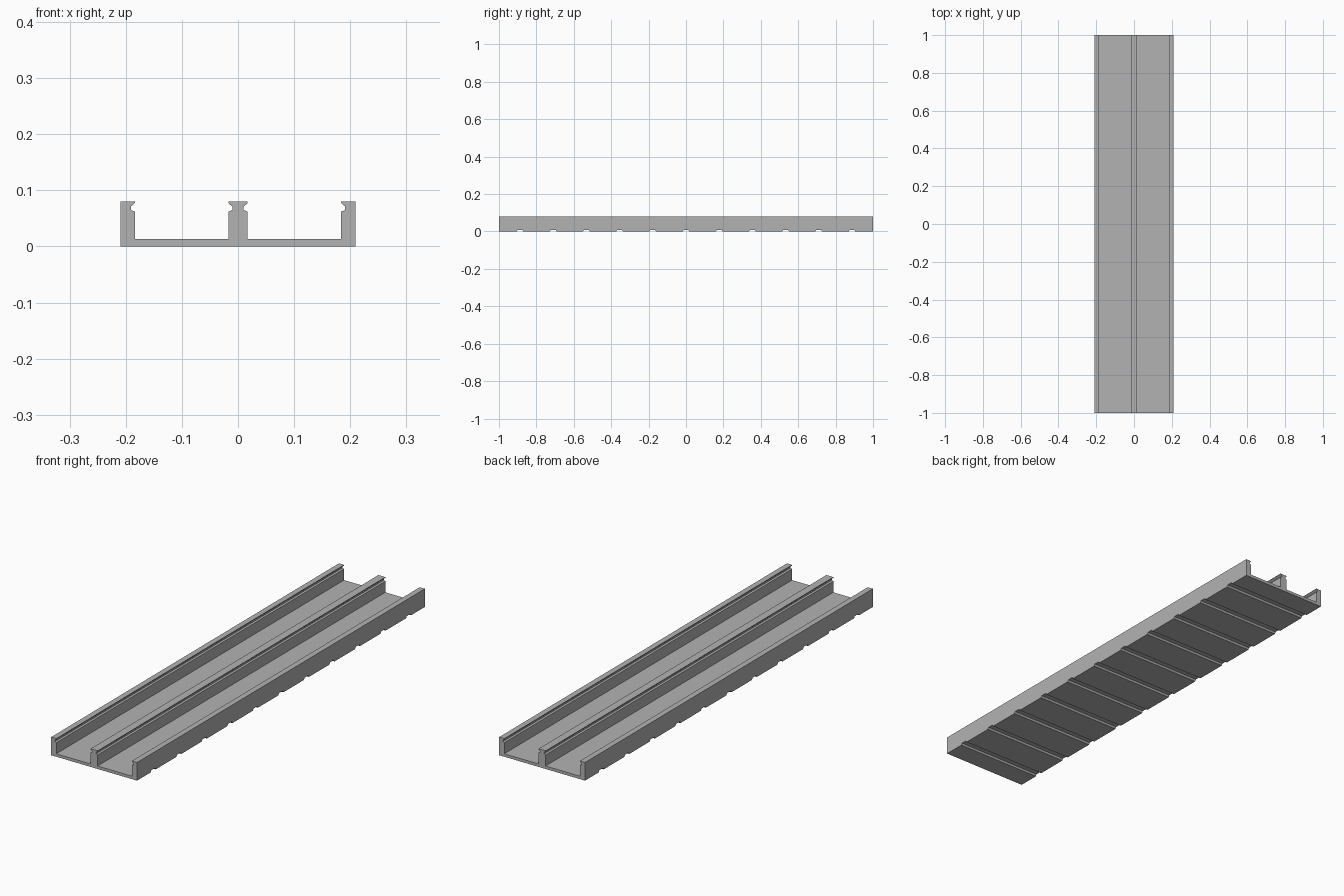
import bpy
import bmesh
from mathutils import Vector

cube = bpy.data.objects.get("Cube")
if cube:
    bpy.data.objects.remove(cube, do_unlink=True)

HALF_WIDTH, HALF_LENGTH, HEIGHT = 0.209, 1.0, 0.08
FLOOR = 0.013
GROOVES, PITCH, DEPTH = 11, 0.1775, 0.008

grey = bpy.data.materials.new("grey")
grey.use_nodes = True
colour = (0.45, 0.45, 0.45, 1)
grey.diffuse_color = colour
grey.node_tree.nodes["Principled BSDF"].inputs["Base Color"].default_value = colour


def add_prism(bm, points, travel):
    """Extrude a closed outline along a vector."""
    face = bm.faces.new([bm.verts.new(p) for p in points])
    swept = bmesh.ops.extrude_face_region(bm, geom=[face])["geom"]
    verts = [v for v in swept if isinstance(v, bmesh.types.BMVert)]
    bmesh.ops.translate(bm, verts=verts, vec=travel)


def make_object(name, bm):
    bmesh.ops.recalc_face_normals(bm, faces=bm.faces)
    mesh = bpy.data.meshes.new(name)
    bm.to_mesh(mesh)
    bm.free()
    mesh.materials.append(grey)
    obj = bpy.data.objects.new(name, mesh)
    bpy.context.collection.objects.link(obj)
    return obj


# Right half of the section: centre rib, floor and outer wall with snap notches
def rail_edge(face_x, side):
    neck = face_x - side * 0.007
    return [(face_x, HEIGHT), (face_x, 0.077), (neck, 0.071),
            (neck, 0.065), (face_x, 0.062), (face_x, FLOOR)]


half = rail_edge(0.017, 1) + rail_edge(0.184, -1)[::-1]
half += [(HALF_WIDTH, HEIGHT), (HALF_WIDTH, 0)]
outline = half + [(-x, z) for x, z in reversed(half)]

bm = bmesh.new()
add_prism(bm, [(x, -HALF_LENGTH, z) for x, z in outline],
          Vector((0, 2 * HALF_LENGTH, 0)))
track = make_object("double_channel_track", bm)

# Tapered cross grooves on the underside
bm = bmesh.new()
for i in range(GROOVES):
    y = (i - (GROOVES - 1) / 2) * PITCH
    section = [(-0.02, -0.004), (-0.013, DEPTH), (0.013, DEPTH), (0.02, -0.004)]
    add_prism(bm, [(-0.3, y + dy, z) for dy, z in section], Vector((0.6, 0, 0)))
cutter = make_object("groove_cutter", bm)
cutter.hide_render = True

cut = track.modifiers.new("cross_grooves", "BOOLEAN")
cut.operation = "DIFFERENCE"
cut.solver = "EXACT"
cut.object = cutter

# Bake the cut and drop the helper
graph = bpy.context.evaluated_depsgraph_get()
baked = bpy.data.meshes.new_from_object(track.evaluated_get(graph))
track.modifiers.clear()
track.data = baked
bpy.data.objects.remove(cutter, do_unlink=True)
